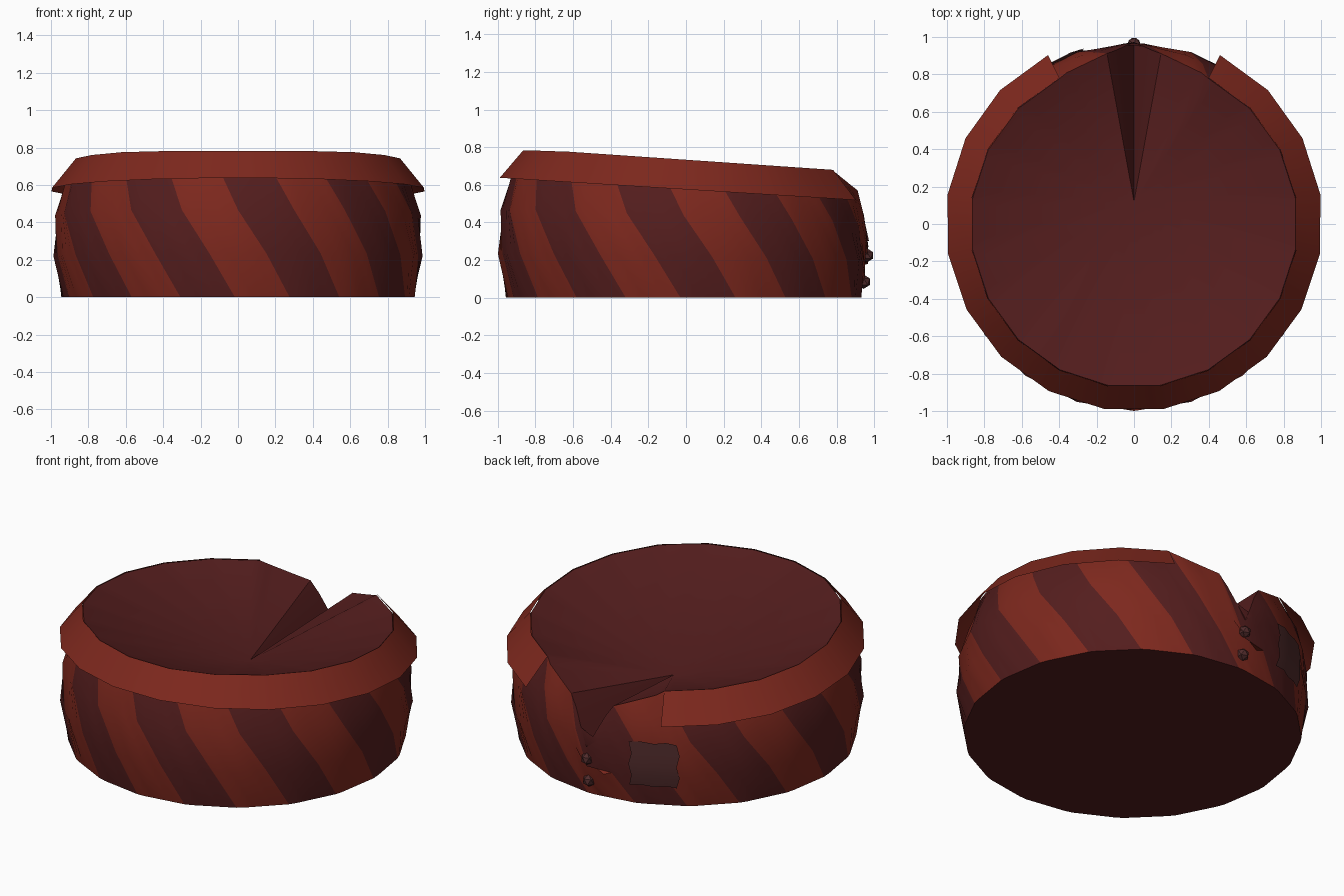
import bpy, bmesh
from math import sin, cos, radians, pi
from mathutils import Vector

cube = bpy.data.objects.get("Cube")
if cube:
    bpy.data.objects.remove(cube, do_unlink=True)


def material(name, rgb):
    m = bpy.data.materials.new(name)
    m.use_nodes = True
    m.diffuse_color = (*rgb, 1)
    m.node_tree.nodes["Principled BSDF"].inputs["Base Color"].default_value = (*rgb, 1)
    return m


LIGHT = material("brick red", (0.205, 0.021, 0.0125))
DARK = material("dark maroon", (0.088, 0.0125, 0.0125))
DULL = material("dull brown", (0.08, 0.024, 0.024))


def finish(bm, name, mats, smooth=True):
    mesh = bpy.data.meshes.new(name)
    bm.to_mesh(mesh)
    bm.free()
    for m in mats:
        mesh.materials.append(m)
    ob = bpy.data.objects.new(name, mesh)
    bpy.context.collection.objects.link(ob)
    bpy.ops.object.select_all(action='DESELECT')
    ob.select_set(True)
    bpy.context.view_layer.objects.active = ob
    if smooth:
        bpy.ops.object.shade_smooth_by_angle(angle=radians(30))
    return ob


def lerp(table, v):
    for (a, p), (b, q) in zip(table, table[1:]):
        if v <= b:
            return p + (q - p) * (v - a) / (b - a)
    return table[-1][1]


SIDES = 20
STEP = 360 / SIDES
PROFILE = [(0, .947), (.22, .987), (.45, .977), (.63, .92)]
NOTCH_Z = [(153, .67), (172, .565), (180, .3)]
NOTCH_R = [(153, .885), (172, .925), (180, .985)]


def polar(deg, r, z, corner):
    # Angles run from the front towards +x, on a faceted outline
    local = (deg - corner + STEP / 2) % STEP - STEP / 2
    r *= cos(pi / SIDES) / cos(radians(STEP / 2 - abs(local)))
    return Vector((r * sin(radians(deg)), -r * cos(radians(deg)), z))


def wall(deg, z, lift=0):
    return polar(deg, lerp(PROFILE, z) + lift, z, 0) + Vector((0, -.013, 0))


def from_front(deg):
    return abs((deg + 180) % 360 - 180)


def top_height(deg):
    a = from_front(deg)
    if a > 153:
        return lerp(NOTCH_Z, a)
    return min(.778, .73 + .06 * cos(radians(a)))


def top_edge(deg):
    a = from_front(deg)
    r = lerp(NOTCH_R, a) if a > 153 else .874
    return polar(deg, r, top_height(deg), STEP / 2)


# Body: barrel wall of twisted stripes, with a notch cut down at the back
SUB = 6
COLS = SIDES * SUB
ROWS = [(0, 17), (.3, 9), (.6, 0), (.82, -5), (1, -9)]
bm = bmesh.new()
rings = []
for t, twist in ROWS:
    ring = []
    for i in range(COLS):
        a = i * 360 / COLS + twist
        ring.append(bm.verts.new(top_edge(a) if t == 1 else wall(a, t * top_height(a))))
    rings.append(ring)
for lo, hi in zip(rings, rings[1:]):
    for i in range(COLS):
        j = (i + 1) % COLS
        f = bm.faces.new((lo[i], lo[j], hi[j], hi[i]))
        f.material_index = 1 - (i // SUB) % 2
# Sunken, folded top and flat base
centre = bm.verts.new((0, .12, .42))
for i in range(COLS):
    f = bm.faces.new((rings[-1][i], rings[-1][(i + 1) % COLS], centre))
    f.material_index = 1
bm.faces.new(rings[0][::-1]).material_index = 1
finish(bm, "body", [LIGHT, DARK])

# Rim: sloping band, open at the back
bm = bmesh.new()
pairs = []
for k in range(18):
    a = -153 + STEP * k
    y = -cos(radians(a))
    upper = top_edge(a) * 1.004
    pairs.append((bm.verts.new(polar(a, 1.008 + .006 * y, .575 - .063 * y, STEP / 2)),
                  bm.verts.new(upper)))
for (a, b), (c, d) in zip(pairs, pairs[1:]):
    bm.faces.new((a, c, d, b))
finish(bm, "rim", [LIGHT])

# Patch: thin ragged plate on the back wall
bm = bmesh.new()
grid = []
for r in range(5):
    row = []
    for c in range(5):
        a = 180 + 16 + 4 * c + (.5 if r % 2 else -.5) * (c in (0, 4))
        z = .12 + .27 * r / 4 + (.01 if c % 2 else 0) * (r in (0, 4))
        row.append(bm.verts.new(wall(a, z, .009)))
    grid.append(row)
for lo, hi in zip(grid, grid[1:]):
    for i in range(4):
        bm.faces.new((lo[i], lo[i + 1], hi[i + 1], hi[i]))
finish(bm, "patch", [DULL])

# Buttons below the notch
for name, y, z in [("upper", .962, .225), ("lower", .945, .085)]:
    bm = bmesh.new()
    bmesh.ops.create_icosphere(bm, subdivisions=1, radius=.038)
    bmesh.ops.translate(bm, verts=bm.verts, vec=(0, y, z))
    finish(bm, "button_" + name, [DULL], smooth=False)
